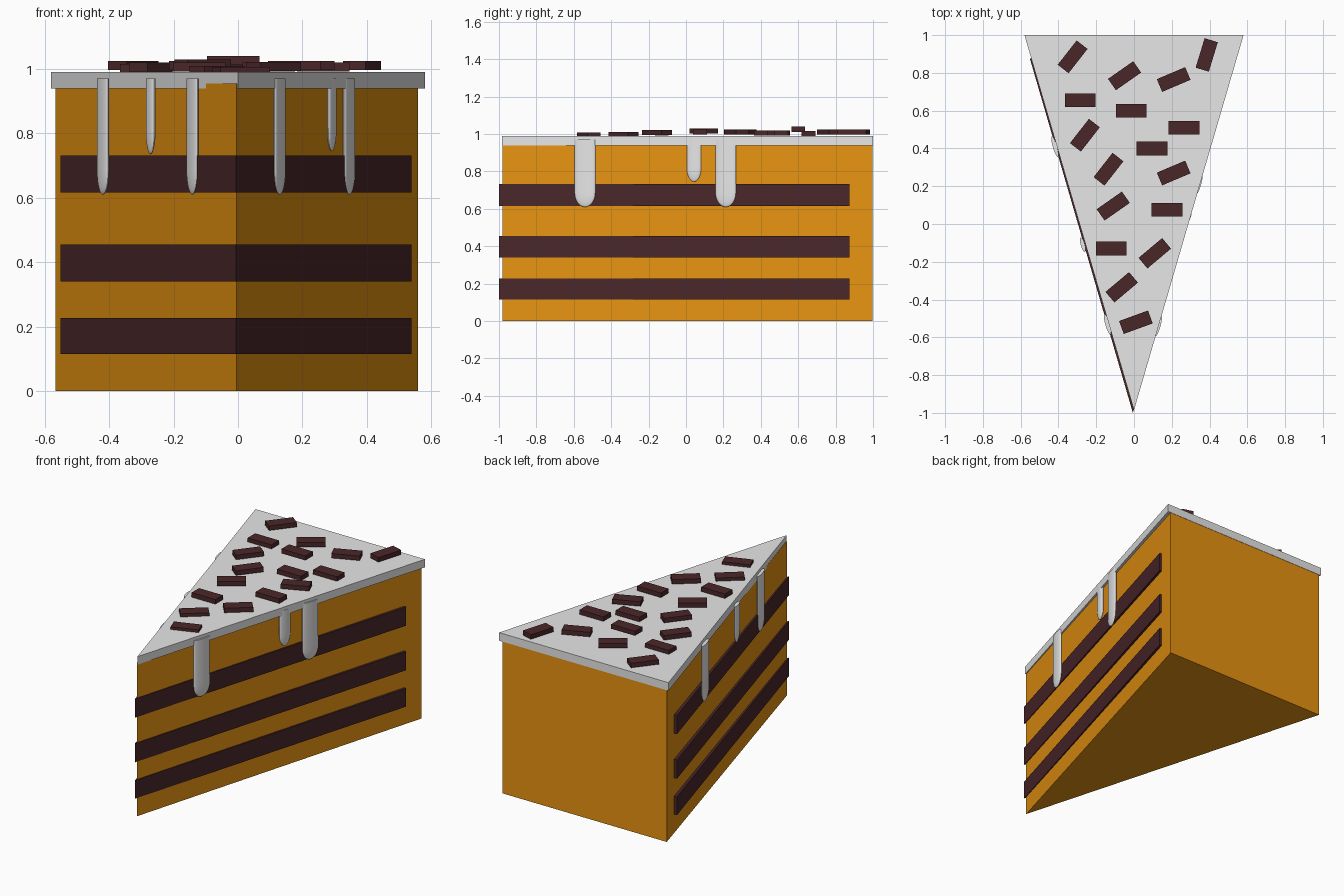
import bpy
import bmesh
from math import sin, cos, pi, radians, atan2
from mathutils import Matrix, Vector

start_cube = bpy.data.objects.get("Cube")
if start_cube:
    bpy.data.objects.remove(start_cube, do_unlink=True)


def make_material(name, colour):
    mat = bpy.data.materials.new(name)
    mat.use_nodes = True
    rgba = (*colour, 1)
    mat.diffuse_color = rgba
    mat.node_tree.nodes["Principled BSDF"].inputs["Base Color"].default_value = rgba
    return mat


sponge = make_material("golden sponge", (0.82, 0.3, 0.006))
chocolate = make_material("dark chocolate", (0.068, 0.02, 0.022))
icing = make_material("white icing", (0.8, 0.8, 0.8))


def finish(name, bm, material):
    bmesh.ops.recalc_face_normals(bm, faces=bm.faces)
    mesh = bpy.data.meshes.new(name)
    bm.to_mesh(mesh)
    bm.free()
    mesh.materials.append(material)
    obj = bpy.data.objects.new(name, mesh)
    bpy.context.collection.objects.link(obj)
    return obj


def wedge(name, material, half_width, tip, back, bottom, top, middle=-0.004):
    """Triangular slab with its point towards the front."""
    bm = bmesh.new()
    corners = [(middle, tip), (middle + half_width, back), (middle - half_width, back)]
    face = bm.faces.new([bm.verts.new((x, y, bottom)) for x, y in corners])
    extruded = bmesh.ops.extrude_face_region(bm, geom=[face])["geom"]
    moved = [v for v in extruded if isinstance(v, bmesh.types.BMVert)]
    bmesh.ops.translate(bm, verts=moved, vec=(0, 0, top - bottom))
    return finish(name, bm, material)


# Sponge body, icing slab and three filling layers
HALF, TIP = 0.563, -0.98
wedge("sponge_body", sponge, HALF, TIP, 0.998, 0, 0.955)
wedge("icing_top", icing, 0.58, TIP - 0.005, 1, 0.94, 0.99, 0)
for label, bottom, top in [("lower", 0.115, 0.228), ("middle", 0.34, 0.456), ("upper", 0.616, 0.732)]:
    wedge(label + "_filling", chocolate, 0.545, -1, 0.875, bottom, top, -0.006)


# Icing drips: flattened columns with rounded ends, lying along the cut sides
def drip(name, x, y, side, half_width, bottom, thickness=0.011, sides=24, steps=8):
    bm = bmesh.new()
    cap = 0.075
    rings = [(0.97, 1)]
    for i in range(steps):
        a = pi / 2 * i / steps
        rings.append((bottom + cap * (1 - sin(a)), cos(a)))
    loops = []
    for z, scale in rings:
        loops.append([bm.verts.new((half_width * scale * cos(2 * pi * k / sides),
                                    thickness * scale * sin(2 * pi * k / sides), z))
                      for k in range(sides)])
    for upper, lower in zip(loops, loops[1:]):
        for k in range(sides):
            n = (k + 1) % sides
            bm.faces.new((upper[k], upper[n], lower[n], lower[k]))
    bm.faces.new(loops[0])
    end = bm.verts.new((0, 0, bottom))
    for k in range(sides):
        bm.faces.new((loops[-1][k], loops[-1][(k + 1) % sides], end))
    turn = atan2(1 - TIP, side * HALF)
    bm.transform(Matrix.Translation((x, y, 0)) @ Matrix.Rotation(turn, 4, "Z"))
    obj = finish(name, bm, icing)
    bpy.ops.object.select_all(action="DESELECT")
    obj.select_set(True)
    bpy.context.view_layer.objects.active = obj
    bpy.ops.object.shade_smooth_by_angle(angle=radians(40))


drip("left_front_drip", 0.129, -0.54, 1, 0.057, 0.61)
drip("left_short_drip", 0.291, 0.043, 1, 0.04, 0.745)
drip("left_back_drip", 0.345, 0.213, 1, 0.057, 0.61)
drip("right_front_drip", -0.141, -0.53, -1, 0.057, 0.61)
drip("right_short_drip", -0.271, -0.11, -1, 0.04, 0.735)
drip("right_back_drip", -0.419, 0.41, -1, 0.057, 0.61)


# Chocolate pieces scattered on the icing: x, y, turn in degrees, top height
pieces = [
    (-0.325, 0.885, 52, 1.025), (-0.05, 0.785, 35, 1.025), (0.21, 0.765, 23, 1.025),
    (0.385, 0.895, 73, 1.025), (-0.285, 0.655, 0, 1.015), (-0.015, 0.6, 0, 1.04),
    (0.265, 0.51, 0, 1.02), (-0.26, 0.47, 52, 1.02), (0.095, 0.4, 0, 1.02),
    (-0.135, 0.29, 52, 1.025), (0.21, 0.27, 23, 1.025), (-0.11, 0.095, 35, 1.03),
    (0.175, 0.075, 0, 1.025), (-0.12, -0.13, 0, 1.02), (0.11, -0.155, 40, 1.022),
    (-0.065, -0.335, 40, 1.01), (0.01, -0.52, 20, 1.007),
]
size = Vector((0.163, 0.073, 0.028))
for number, (x, y, degrees, top) in enumerate(pieces, 1):
    bm = bmesh.new()
    bmesh.ops.create_cube(bm, size=1)
    bm.transform(Matrix.Translation((x, y, top - size.z / 2))
                 @ Matrix.Rotation(radians(degrees), 4, "Z")
                 @ Matrix.Diagonal((*size, 1)))
    finish(f"chocolate_piece_{number}", bm, chocolate)
